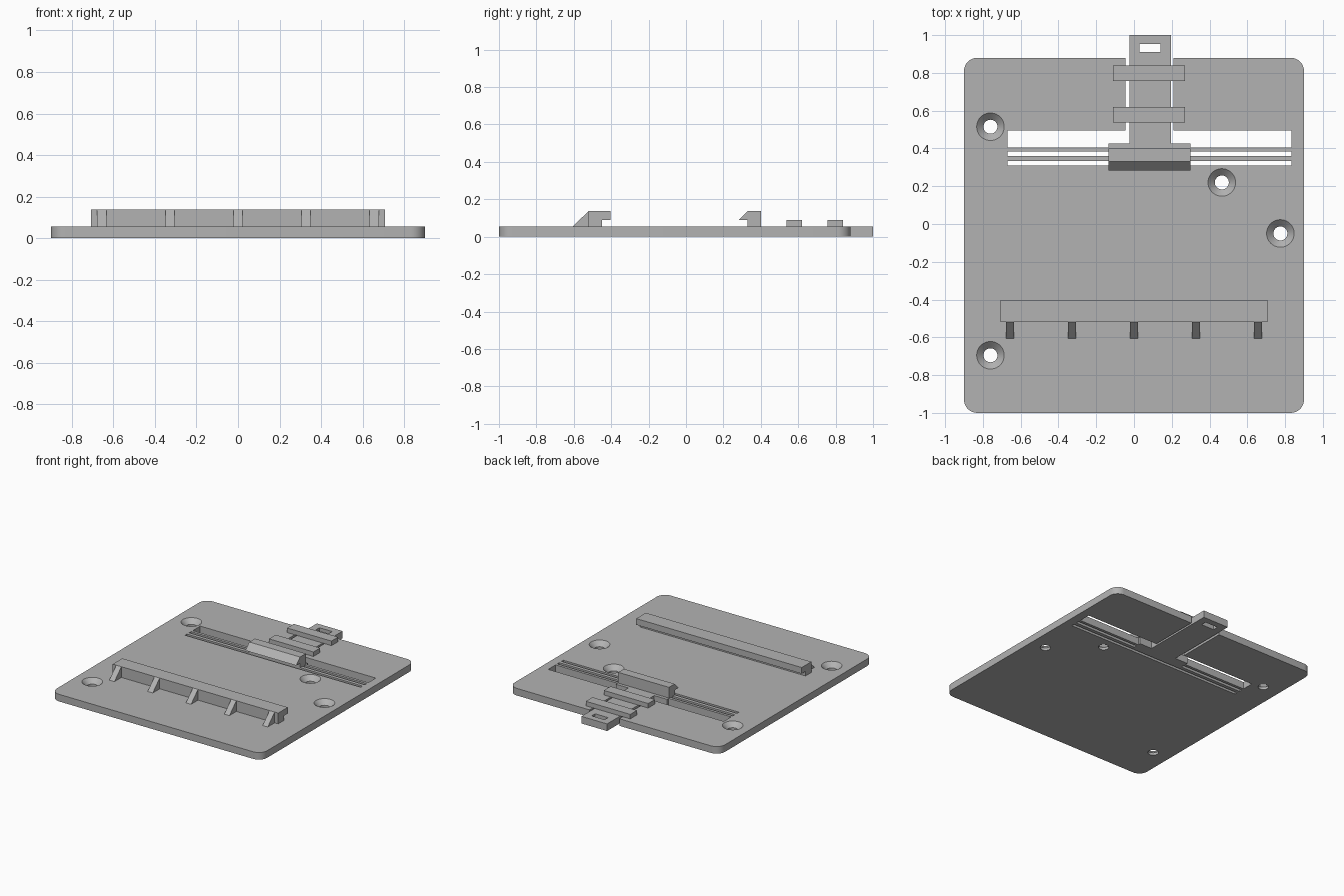
import bpy
import bmesh
import math

if "Cube" in bpy.data.objects:
    bpy.data.objects.remove(bpy.data.objects["Cube"], do_unlink=True)

THICK = 0.055     # base plate thickness
TOP = 0.138       # top of both hooks
LIP = 0.09        # underside of hook lips, top of the straps

grey = bpy.data.materials.new("plain grey")
grey.use_nodes = True
GREY = (0.45, 0.45, 0.45, 1)
grey.diffuse_color = GREY
grey.node_tree.nodes["Principled BSDF"].inputs["Base Color"].default_value = GREY


def finish(name, bm):
    bmesh.ops.recalc_face_normals(bm, faces=bm.faces)
    mesh = bpy.data.meshes.new(name)
    bm.to_mesh(mesh)
    bm.free()
    mesh.materials.append(grey)
    obj = bpy.data.objects.new(name, mesh)
    bpy.context.collection.objects.link(obj)
    return obj


def box(name, x, y, z):
    bm = bmesh.new()
    bmesh.ops.create_cube(bm, size=1)
    for v in bm.verts:
        v.co = [r[0] if c < 0 else r[1] for c, r in zip(v.co, (x, y, z))]
    return finish(name, bm)


def extrude_x(name, profile, x0, x1):
    """Extrude a (y, z) profile along x."""
    bm = bmesh.new()
    face = bm.faces.new([bm.verts.new((x0, y, z)) for y, z in profile])
    new = bmesh.ops.extrude_face_region(bm, geom=[face])["geom"]
    bmesh.ops.translate(bm, vec=(x1 - x0, 0, 0),
                        verts=[g for g in new if isinstance(g, bmesh.types.BMVert)])
    return finish(name, bm)


def lathe(name, x, y, profile, steps=40):
    """Closed solid of revolution from (radius, z) rings."""
    bm = bmesh.new()
    rings = []
    for r, z in profile:
        angles = [2 * math.pi * i / steps for i in range(steps)]
        rings.append([bm.verts.new((x + r * math.cos(a), y + r * math.sin(a), z))
                      for a in angles])
    for low, high in zip(rings, rings[1:]):
        for i in range(steps):
            j = (i + 1) % steps
            bm.faces.new((low[i], low[j], high[j], high[i]))
    bm.faces.new(rings[0])
    bm.faces.new(rings[-1])
    return finish(name, bm)


def apply(obj, mod):
    bpy.context.view_layer.objects.active = obj
    bpy.ops.object.modifier_apply(modifier=mod.name)


def cut(obj, cutter):
    mod = obj.modifiers.new("cut", 'BOOLEAN')
    mod.operation = 'DIFFERENCE'
    mod.solver = 'EXACT'
    mod.object = cutter
    apply(obj, mod)
    bpy.data.objects.remove(cutter, do_unlink=True)


def smooth(obj):
    for o in bpy.context.selected_objects:
        o.select_set(False)
    obj.select_set(True)
    bpy.context.view_layer.objects.active = obj
    bpy.ops.object.shade_smooth_by_angle(angle=math.radians(30))


# Base plate with rounded corners
plate = box("base_plate", (-0.9, 0.9), (-1, 0.88), (0, THICK))
bm = bmesh.new()
bm.from_mesh(plate.data)
upright = [e for e in bm.edges if abs(e.verts[0].co.z - e.verts[1].co.z) > 0.01]
bmesh.ops.bevel(bm, geom=upright, offset=0.07, segments=8, profile=0.5, affect='EDGES')
bm.to_mesh(plate.data)
bm.free()

# Slots that free the spring beams, and the channel for the tongue
THROUGH = (-0.1, 0.2)
SLOT = (-0.67, 0.833)
HOOK = (-0.135, 0.3)
for x, y in ((SLOT, (0.405, 0.495)),
             ((-0.045, 0.21), (0.45, 1.1)),
             ((SLOT[0], HOOK[0]), (0.36, 0.384)),
             ((HOOK[1], SLOT[1]), (0.36, 0.384)),
             (SLOT, (0.31, 0.333))):
    cut(plate, box("slot_cutter", x, y, THROUGH))

# Countersunk screw holes
for x, y in ((-0.76, 0.515), (0.465, 0.22), (0.775, -0.05), (-0.76, -0.695)):
    cut(plate, lathe("hole_cutter", x, y,
                     ((0.037, -0.05), (0.037, 0.02), (0.073, THICK), (0.073, 0.1))))
smooth(plate)

# Release tongue with its finger slot, and the wide foot under the latch
tongue = box("release_tongue", (-0.025, 0.195), (0.405, 1), (0, THICK))
cut(tongue, box("finger_slot_cutter", (0.03, 0.14), (0.91, 0.952), THROUGH))
box("latch_foot", HOOK, (0.4, 0.425), (0, THICK))

# Sprung latch hook
extrude_x("latch_hook",
          ((0.4, THICK), (0.4, TOP), (0.33, TOP), (0.283, LIP),
           (0.33, LIP), (0.33, THICK)), *HOOK)

# Straps that hold the tongue down
for i, y in enumerate((0.537, 0.757)):
    box(f"tongue_strap_{i + 1}", (-0.11, 0.27), (y, y + 0.082), (THICK, LIP))

# Fixed hook rail with its row of ribs
extrude_x("fixed_hook_rail",
          ((-0.52, THICK), (-0.52, TOP), (-0.403, TOP), (-0.403, LIP),
           (-0.45, LIP), (-0.45, THICK)), -0.708, 0.708)
for i in range(-2, 3):
    x = i * 0.328
    extrude_x(f"rail_rib_{i + 3}",
              ((-0.605, THICK), (-0.52, TOP), (-0.52, THICK)), x - 0.022, x + 0.022)
